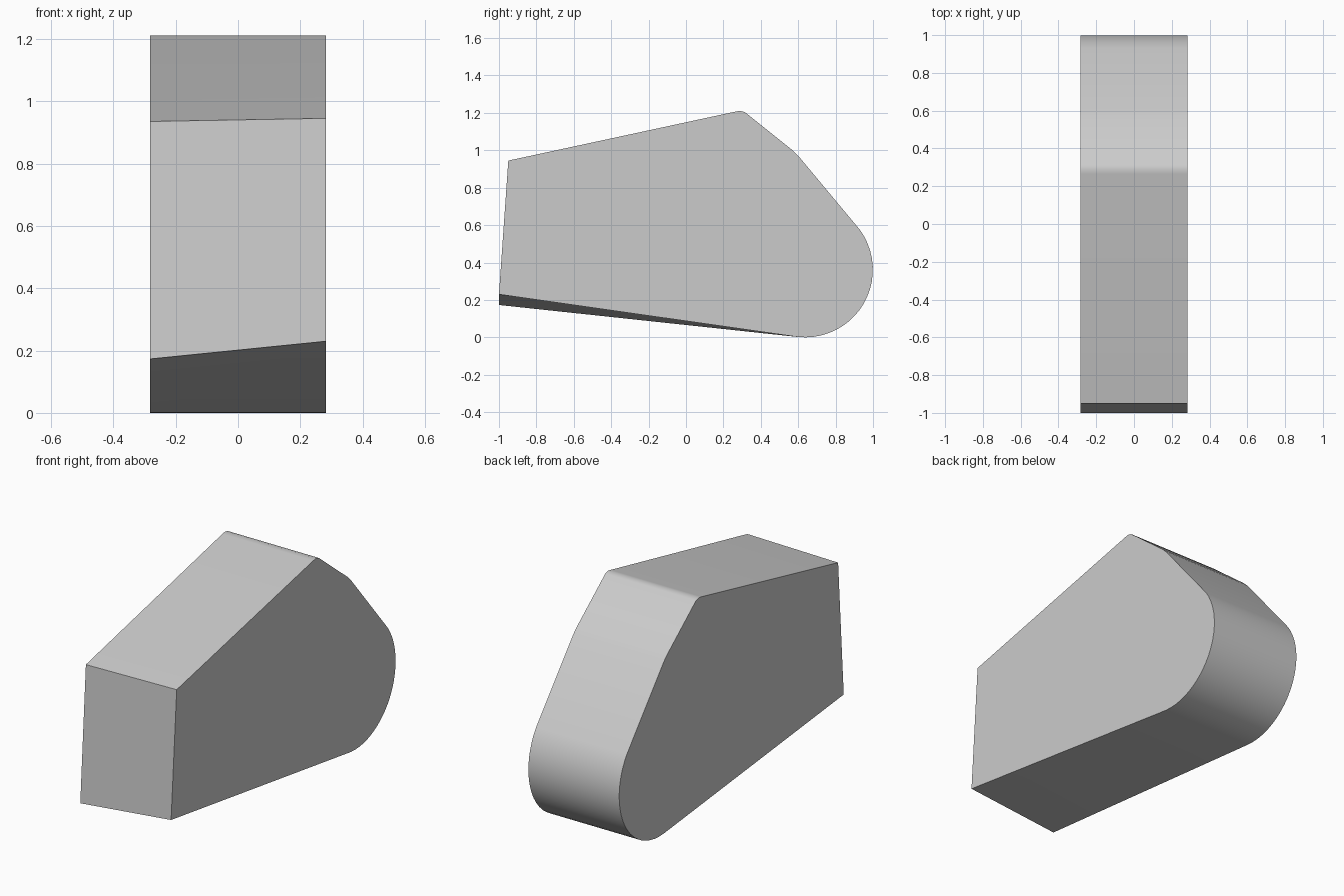
import bpy
import bmesh
from math import sin, cos, radians

HALF_WIDTH = 0.283
ARC_CENTRE = (0.637, 0.362)
ARC_RADIUS = 0.362
ARC_STEPS = 20

cube = bpy.data.objects.get("Cube")
if cube:
    bpy.data.objects.remove(cube, do_unlink=True)

grey = bpy.data.materials.new("light grey")
grey.use_nodes = True
colour = (0.6, 0.6, 0.6, 1.0)
grey.diffuse_color = colour
grey.node_tree.nodes["Principled BSDF"].inputs["Base Color"].default_value = colour


def side_profile(front_bottom_z, front_top_z):
    """Side outline (y, z): front edge, rounded crest, sloped back, round heel."""
    points = [(-1.0, front_bottom_z), (-0.95, front_top_z),
              (0.265, 1.207), (0.29, 1.211), (0.315, 1.204),
              (0.57, 1.0), (0.6, 0.971)]
    for i in range(ARC_STEPS + 1):
        a = radians(36 - 132 * i / ARC_STEPS)
        points.append((ARC_CENTRE[0] + ARC_RADIUS * cos(a),
                       ARC_CENTRE[1] + ARC_RADIUS * sin(a)))
    return points


# Slightly twisted wedge body: the front edge is lower on the right side
bm = bmesh.new()
right = [bm.verts.new((-HALF_WIDTH, y, z)) for y, z in side_profile(0.173, 0.935)]
left = [bm.verts.new((HALF_WIDTH, y, z)) for y, z in side_profile(0.23, 0.945)]
bm.faces.new(right)
bm.faces.new(left[::-1])
count = len(right)
for i in range(count):
    j = (i + 1) % count
    bm.faces.new((right[i], left[i], left[j], right[j]))
bmesh.ops.recalc_face_normals(bm, faces=bm.faces)

mesh = bpy.data.meshes.new("wedge_body")
bm.to_mesh(mesh)
bm.free()
mesh.materials.append(grey)
body = bpy.data.objects.new("wedge_body", mesh)
bpy.context.collection.objects.link(body)

# Smooth back and heel, crisp outer edges
bpy.ops.object.select_all(action='DESELECT')
body.select_set(True)
bpy.context.view_layer.objects.active = body
bpy.ops.object.shade_smooth_by_angle(angle=radians(30))
